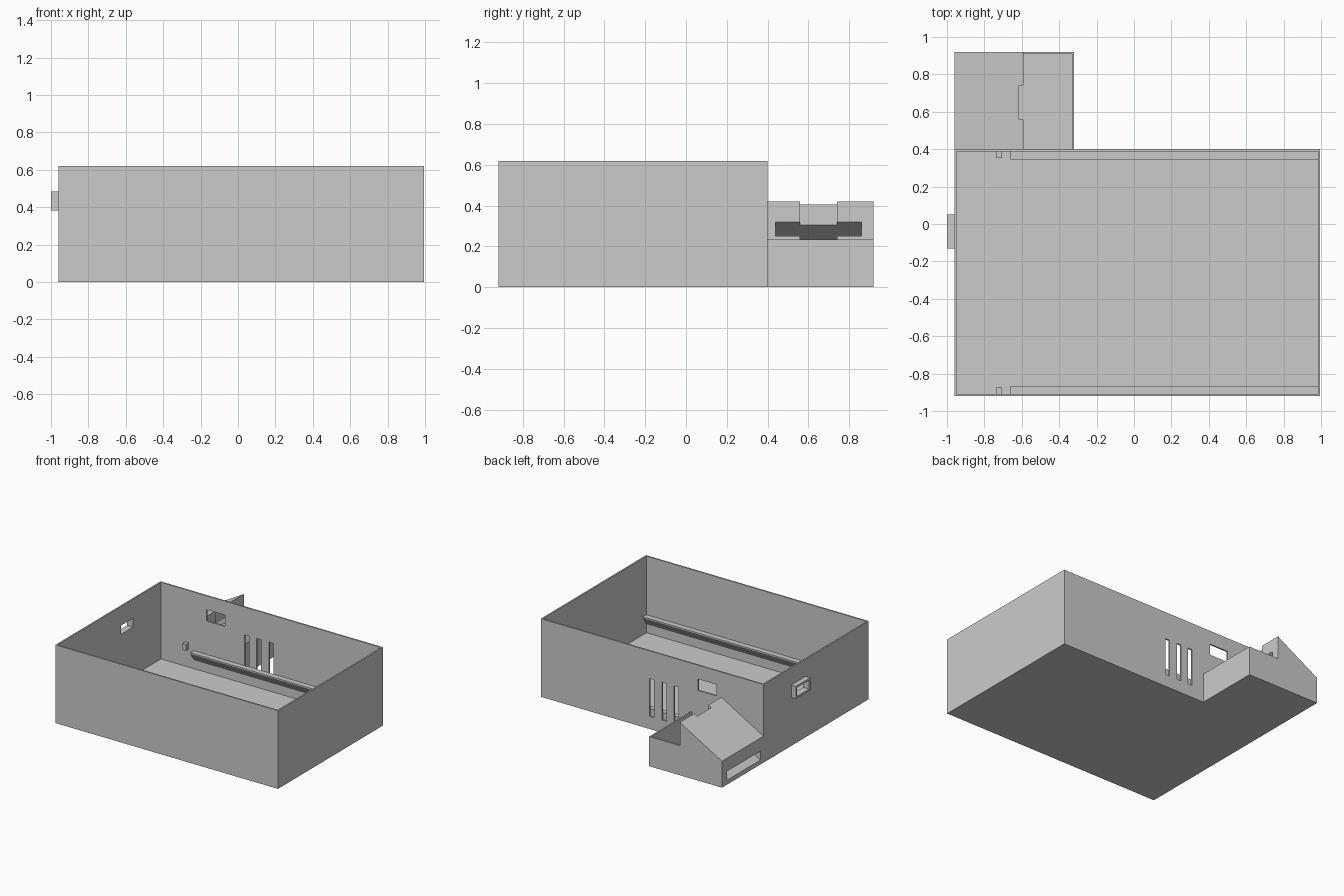
import bpy
import bmesh

old = bpy.data.objects.get("Cube")
if old:
    bpy.data.objects.remove(old, do_unlink=True)

grey = bpy.data.materials.new("light_grey")
grey.use_nodes = True
COLOUR = (0.6, 0.6, 0.6, 1)
grey.diffuse_color = COLOUR
grey.node_tree.nodes["Principled BSDF"].inputs["Base Color"].default_value = COLOUR


def prism(name, profile, axis, start, end):
    """Extrude a closed profile along x or y; profile holds (other axis, z)."""
    bm = bmesh.new()
    place = (lambda p, t: (t, p[0], p[1])) if axis == "x" else (lambda p, t: (p[0], t, p[1]))
    rings = [[bm.verts.new(place(p, t)) for p in profile] for t in (start, end)]
    bm.faces.new(rings[0])
    bm.faces.new(rings[1])
    n = len(profile)
    for i in range(n):
        j = (i + 1) % n
        bm.faces.new((rings[0][i], rings[0][j], rings[1][j], rings[1][i]))
    bmesh.ops.recalc_face_normals(bm, faces=bm.faces)
    mesh = bpy.data.meshes.new(name)
    bm.to_mesh(mesh)
    bm.free()
    obj = bpy.data.objects.new(name, mesh)
    bpy.context.scene.collection.objects.link(obj)
    mesh.materials.append(grey)
    return obj


def box(name, x, y, z):
    corners = [(x[0], z[0]), (x[1], z[0]), (x[1], z[1]), (x[0], z[1])]
    return prism(name, corners, "y", *y)


def cut(target, cutter):
    """Subtract the cutter and discard it."""
    mod = target.modifiers.new("cut", "BOOLEAN")
    mod.operation = "DIFFERENCE"
    mod.solver = "EXACT"
    mod.object = cutter
    bpy.context.view_layer.objects.active = target
    bpy.ops.object.modifier_apply(modifier=mod.name)
    bpy.data.objects.remove(cutter, do_unlink=True)


WALL = 0.012
LEFT, RIGHT, FRONT, BACK, TOP = -0.96, 0.995, -0.92, 0.4, 0.62

# Open main box
main_box = box("main_box", (LEFT, RIGHT), (FRONT, BACK), (0, TOP))
cut(main_box, box("cavity", (LEFT + WALL, RIGHT - WALL),
                  (FRONT + WALL, BACK - WALL), (WALL, 1)))

# Three tall slots and a window in the back wall
for x in (0.02, -0.09, -0.195):
    cut(main_box, box("slot", (x - 0.02, x + 0.02), (0.3, 0.5), (0.1, 0.4)))
cut(main_box, box("window", (-0.55, -0.385), (0.3, 0.5), (0.42, 0.51)))

# Side spout, with its passage running through the wall
spout = box("side_spout", (-1, LEFT), (-0.13, 0.05), (0.383, 0.483))
for part in (main_box, spout):
    cut(part, box("passage", (-1.1, -0.9), (-0.115, 0.035), (0.398, 0.468)))

# Sloped chute block joined to a low tray
chute = prism("chute_and_tray", [(LEFT, 0), (LEFT, 0.21), (-0.59, 0.42),
              (-0.59, 0.235), (-0.32, 0.235), (-0.32, 0)], "y", BACK, 0.92)
cut(chute, box("tray_cavity", (-0.59, -0.32 - WALL), (0.35, 0.92 - WALL), (WALL, 0.5)))
cut(chute, box("ridge_notch", (-0.615, -0.55), (0.56, 0.74), (WALL, 0.5)))

# Inclined slot through the chute, parallel to its roof
slope = 0.58
ends = (-1.0, -0.5)
low, high = [0.25 + slope * (x + 0.59) for x in ends]
cut(chute, prism("chute_slot", [(ends[0], low), (ends[1], high),
    (ends[1], high + 0.07), (ends[0], low + 0.07)], "y", 0.44, 0.86))

# Wedge rails and small stops along both long walls
for side, wall_y, inward in (("front", FRONT + WALL, 1), ("back", BACK - WALL, -1)):
    edge = wall_y + inward * 0.043
    prism(side + "_rail", [(wall_y, 0.08), (wall_y, 0.155), (edge, 0.155), (edge, 0.145)],
          "x", -0.66, RIGHT - WALL)
    box(side + "_stop", (-0.735, -0.705), sorted((wall_y, wall_y + inward * 0.036)),
        (0.155, 0.205))
